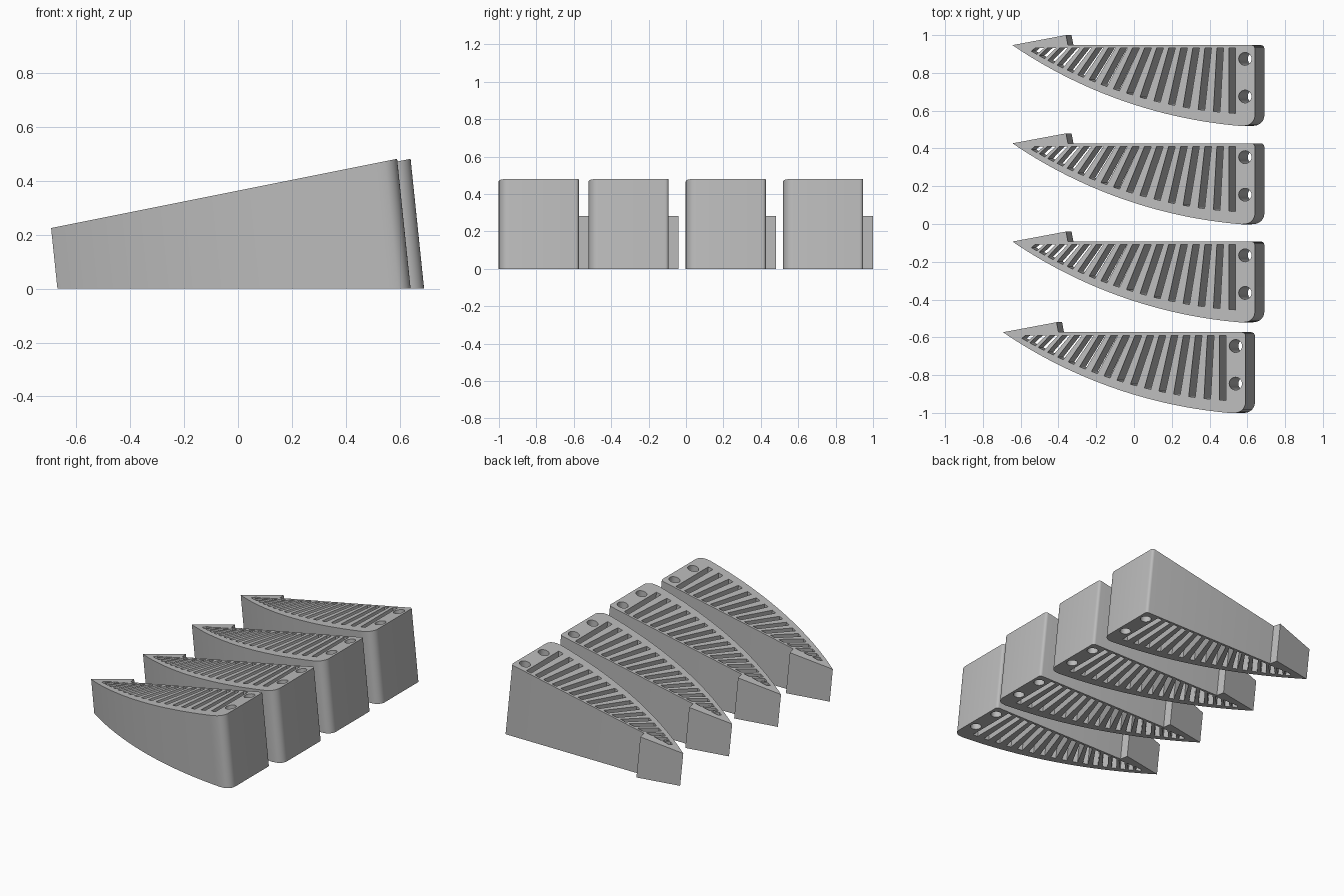
import bpy, bmesh, math

if "Cube" in bpy.data.objects:
    bpy.data.objects.remove(bpy.data.objects["Cube"], do_unlink=True)

LEAN = 0.104            # sideways lean per unit of height
TIP = (-0.693, 0.427)
BACK, SIDE = 0.427, 0.59


def height(x):
    return 0.363 + 0.2 * x


def outer(x):
    """Curved front edge in plan."""
    return 2.515 - math.sqrt(2.525 ** 2 - (x - 0.726) ** 2)


def inner(x):
    """Inside of the curved rim, which thickens towards the root."""
    return outer(x) + 0.03 + 0.035 * (x - TIP[0]) / 1.2


def arc(cx, cy, r, start, end, steps):
    angles = [math.radians(start + (end - start) * i / steps) for i in range(steps + 1)]
    return [(cx + r * math.cos(a), cy + r * math.sin(a)) for a in angles]


def outline():
    pts = [TIP]
    for i in range(1, 41):
        x = TIP[0] + 1.215 * i / 40
        pts.append((x, outer(x)))
    pts += arc(SIDE - 0.055, 0.055, 0.055, -90, 0, 8)
    pts += arc(SIDE - 0.018, BACK - 0.018, 0.018, 0, 90, 4)
    return pts + [(-0.4, BACK), (-0.41, 0.48)]       # barb at the tip


def slot(x, tilt, half):
    """Slanted slot from the straight back wall to the curved rim."""
    top, dx, dy = 0.411, -math.sin(tilt), -math.cos(tilt)

    def foot(x0):
        lo, hi = 0.0, 0.6
        for _ in range(30):
            mid = (lo + hi) / 2
            if top + dy * mid > inner(x0 + dx * mid):
                lo = mid
            else:
                hi = mid
        return (x0 + dx * lo, top + dy * lo)

    w = half / math.cos(tilt)
    return [(x - w, top), foot(x - w), foot(x + w), (x + w, top)]


def fin_mesh():
    loops = [outline()]
    count = 17
    for i in range(count):
        t = i / (count - 1)
        loops.append(slot(0.47 - 1.02 * t, math.radians(50) * t, 0.0175 - 0.002 * t))
    for y in (0.155, 0.354):                          # screw holes
        loops.append(arc(0.538, y, 0.034, 0, 345, 23))

    # Fill the plan around its openings
    bm = bmesh.new()
    for pts in loops:
        vs = [bm.verts.new((x, y, 0)) for x, y in pts]
        for a, b in zip(vs, vs[1:] + vs[:1]):
            bm.edges.new((a, b))
    bmesh.ops.triangle_fill(bm, use_beauty=True, edges=bm.edges[:], normal=(0, 0, 1))

    # Extrude to a leaning wedge with a sloping top
    base = bm.verts[:]
    ext = bmesh.ops.extrude_face_region(bm, geom=bm.faces[:], use_keep_orig=True)
    for v in ext["geom"]:
        if isinstance(v, bmesh.types.BMVert):
            v.co.z = height(v.co.x)
    for v in base:
        v.co.x += LEAN * height(v.co.x)
    bmesh.ops.recalc_face_normals(bm, faces=bm.faces[:])
    mesh = bpy.data.meshes.new("fin")
    bm.to_mesh(mesh)
    bm.free()
    mesh.shade_smooth()
    mesh.set_sharp_from_angle(angle=math.radians(30))
    return mesh


grey = bpy.data.materials.new("light grey")
grey.use_nodes = True
grey.diffuse_color = (0.5, 0.5, 0.5, 1)
grey.node_tree.nodes["Principled BSDF"].inputs["Base Color"].default_value = (0.5, 0.5, 0.5, 1)

# Row of four fins, the front one set slightly aside
mesh = fin_mesh()
mesh.materials.append(grey)
for i, y in enumerate((-1.0, -0.52, 0.0, 0.52)):
    fin = bpy.data.objects.new(f"slotted_fin_{i + 1}", mesh)
    fin.location = (0.05 if i else 0.0, y, 0)
    bpy.context.scene.collection.objects.link(fin)
